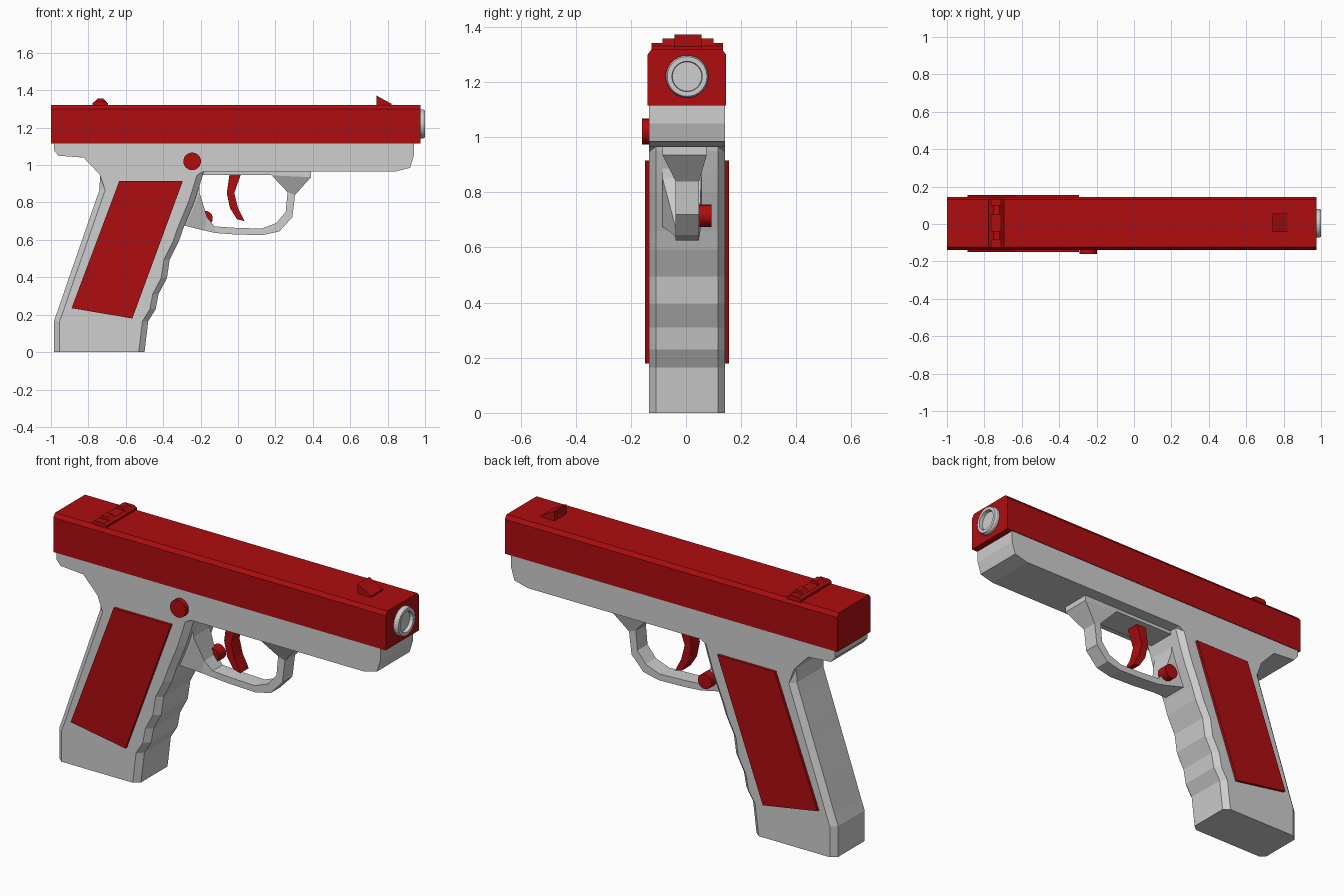
import bpy, bmesh, math

if "Cube" in bpy.data.objects:
    bpy.data.objects.remove(bpy.data.objects["Cube"], do_unlink=True)


def material(name, rgb):
    m = bpy.data.materials.new(name)
    m.use_nodes = True
    m.diffuse_color = (*rgb, 1)
    m.node_tree.nodes["Principled BSDF"].inputs["Base Color"].default_value = (*rgb, 1)
    return m


GREY = material("light grey", (0.62, 0.62, 0.62))
RED = material("dark red", (0.42, 0.004, 0.005))


def loft(name, rings, mat):
    """Skin a closed solid through rings with equal point counts."""
    bm = bmesh.new()
    loops = [[bm.verts.new(p) for p in ring] for ring in rings]
    n = len(loops[0])
    for a, b in zip(loops, loops[1:]):
        for i in range(n):
            j = (i + 1) % n
            bm.faces.new((a[i], a[j], b[j], b[i]))
    bm.faces.new(loops[0])
    bm.faces.new(loops[-1])
    bmesh.ops.recalc_face_normals(bm, faces=bm.faces)
    me = bpy.data.meshes.new(name)
    bm.to_mesh(me)
    bm.free()
    me.materials.append(mat)
    ob = bpy.data.objects.new(name, me)
    bpy.context.collection.objects.link(ob)
    return ob


def plate(name, profile, y0, y1, mat):
    """Extrude a side profile (x, z) across y."""
    return loft(name, [[(x, y, z) for x, z in profile] for y in (y0, y1)], mat)


def circle(r, n=32):
    return [(r * math.cos(2 * math.pi * i / n), r * math.sin(2 * math.pi * i / n))
            for i in range(n)]


def button(name, x, z, r, y0, y1):
    return plate(name, [(x + u, z + v) for u, v in circle(r, 24)], y0, y1, RED)


Y0, Y1, YC = -0.135, 0.142, 0.004

# Slide: cross-section with small top chamfers, run along x
section = [(-0.139, 1.115), (0.145, 1.115), (0.145, 1.30), (0.13, 1.32),
           (-0.124, 1.32), (-0.139, 1.30)]
loft("slide", [[(x, y, z) for y, z in section] for x in (-1.0, 0.975)], RED)

# Barrel with recessed muzzle
loft("barrel", [[(x, YC + u, 1.22 + v) for u, v in circle(r)]
                for x, r in ((0.93, 0.077), (0.99, 0.077), (1.0, 0.072),
                             (1.0, 0.055), (0.98, 0.053))], GREY)

# Frame
plate("frame", [(-0.985, 1.115), (-0.985, 1.08), (-0.96, 1.05), (-0.825, 1.04),
                (-0.74, 0.95), (-0.708, 0.86), (-0.265, 0.86), (-0.23, 0.94),
                (-0.185, 0.965), (0.84, 0.965), (0.92, 0.985), (0.94, 1.05),
                (0.94, 1.115)], Y0, Y1, GREY)

# Grip: chamfered sections (height, back x, front x) with finger grooves
levels = [(0, -0.985, -0.50), (0.165, -0.985, -0.48), (0.23, -0.961, -0.44),
          (0.31, -0.934, -0.425), (0.395, -0.905, -0.38), (0.495, -0.87, -0.365),
          (0.59, -0.837, -0.317), (0.66, -0.813, -0.293), (0.80, -0.764, -0.235),
          (0.87, -0.74, -0.212), (0.95, -0.738, -0.187), (0.966, -0.72, -0.184)]


def grip_ring(z, b, f):
    cx, cy = 0.031, 0.026
    return [(b + cx, Y0, z), (f - cx, Y0, z), (f, Y0 + cy, z), (f, Y1 - cy, z),
            (f - cx, Y1, z), (b + cx, Y1, z), (b, Y1 - cy, z), (b, Y0 + cy, z)]


loft("grip", [grip_ring(*lv) for lv in levels], GREY)

# Grip panels on both sides
panel = [(-0.635, 0.915), (-0.295, 0.915), (-0.565, 0.18), (-0.89, 0.235)]
plate("right_grip_panel", panel, -0.149, -0.125, RED)
plate("left_grip_panel", panel, 0.13, 0.156, RED)

# Trigger guard: (outer x, z, inner x, z, y min, y max) from grip round to frame
guard = [(-0.31, 0.68, -0.21, 0.95, -0.085, 0.06),
         (-0.28, 0.675, -0.205, 0.85, -0.085, 0.055),
         (-0.18, 0.65, -0.165, 0.72, -0.05, 0.05),
         (-0.12, 0.637, -0.125, 0.672, -0.038, 0.048),
         (-0.03, 0.63, -0.02, 0.665, -0.038, 0.048),
         (0.13, 0.625, 0.125, 0.66, -0.038, 0.048),
         (0.22, 0.645, 0.205, 0.69, -0.038, 0.048),
         (0.29, 0.72, 0.255, 0.75, -0.038, 0.048),
         (0.305, 0.84, 0.265, 0.855, -0.038, 0.048),
         (0.39, 0.935, 0.18, 0.945, -0.085, 0.075),
         (0.39, 0.968, 0.18, 0.968, -0.085, 0.075)]
loft("trigger_guard", [[(ox, a, oz), (ox, b, oz), (ix, b, iz), (ix, a, iz)]
                       for ox, oz, ix, iz, a, b in guard], GREY)
plate("guard_mount", [(-0.21, 0.947), (0.385, 0.947), (0.385, 0.97), (-0.21, 0.97)],
      -0.084, 0.074, GREY)

# Trigger
plate("trigger", [(-0.045, 0.955), (0.017, 0.955), (-0.02, 0.85), (0.0, 0.77),
                  (0.036, 0.70), (-0.005, 0.71), (-0.043, 0.77), (-0.06, 0.85)],
      -0.032, 0.04, RED)

# Side buttons
button("takedown_button", -0.245, 1.02, 0.047, -0.16, -0.12)
button("release_button", -0.175, 0.715, 0.04, 0.03, 0.092)

# Sights
plate("rear_sight_base", [(-0.777, 1.315), (-0.777, 1.332), (-0.765, 1.341),
                          (-0.71, 1.341), (-0.695, 1.33), (-0.695, 1.315)],
      -0.125, 0.134, RED)
for side, y in (("right", -0.062), ("left", 0.075)):
    plate(side + "_rear_sight_post", [(-0.77, 1.335), (-0.75, 1.357), (-0.72, 1.357),
                                      (-0.70, 1.335)], y - 0.024, y + 0.024, RED)
plate("front_sight", [(0.74, 1.315), (0.74, 1.372), (0.82, 1.328), (0.82, 1.315)],
      -0.042, 0.057, RED)
